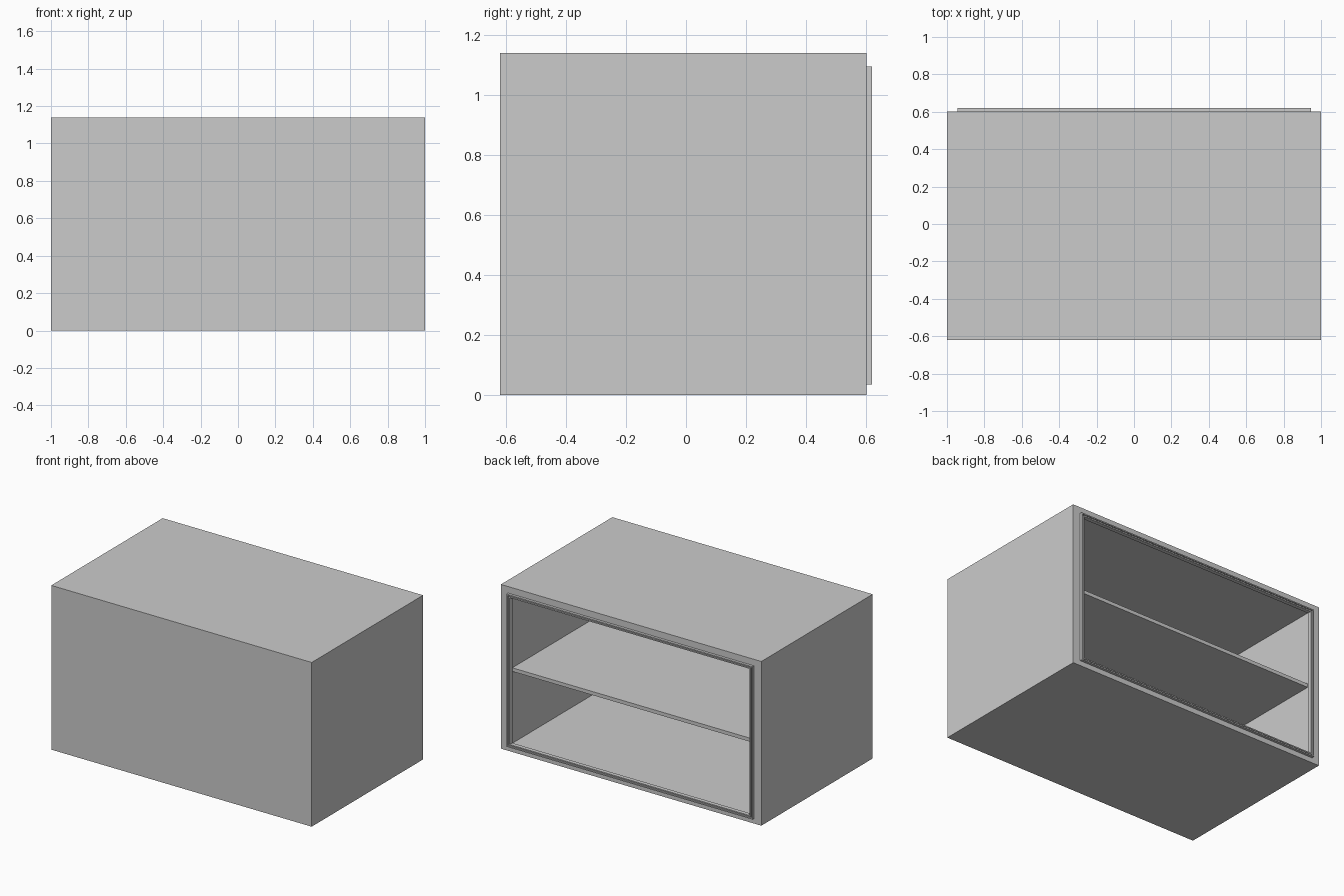
import bpy, bmesh

if "Cube" in bpy.data.objects:
    bpy.data.objects.remove(bpy.data.objects["Cube"])


def mesh_object(name, bm):
    bmesh.ops.remove_doubles(bm, verts=bm.verts, dist=1e-5)
    bmesh.ops.recalc_face_normals(bm, faces=bm.faces)
    me = bpy.data.meshes.new(name)
    bm.to_mesh(me)
    bm.free()
    ob = bpy.data.objects.new(name, me)
    bpy.context.collection.objects.link(ob)
    return ob


def loop(bm, x, z0, z1, y):
    # rectangle in the xz plane, centred on x = 0
    return [bm.verts.new(p) for p in
            ((-x, y, z0), (x, y, z0), (x, y, z1), (-x, y, z1))]


def bridge(bm, a, b):
    for i in range(4):
        j = (i + 1) % 4
        bm.faces.new((a[i], a[j], b[j], b[i]))


def ring(name, x, z0, z1, w, y0, y1):
    # rectangular frame of rail width w
    bm = bmesh.new()
    loops = [loop(bm, x, z0, z1, y0), loop(bm, x, z0, z1, y1),
             loop(bm, x - w, z0 + w, z1 - w, y1),
             loop(bm, x - w, z0 + w, z1 - w, y0)]
    for i in range(4):
        bridge(bm, loops[i], loops[(i + 1) % 4])
    return mesh_object(name, bm)


def box(name, x, y0, y1, z0, z1):
    bm = bmesh.new()
    a, b = loop(bm, x, z0, z1, y0), loop(bm, x, z0, z1, y1)
    bridge(bm, a, b)
    bm.faces.new(a)
    bm.faces.new(b)
    return mesh_object(name, bm)


# Cabinet shell: closed box with a deep recess opening toward +y
bm = bmesh.new()
front = loop(bm, 1.0, 0.0, 1.14, -0.62)
rim = loop(bm, 1.0, 0.0, 1.14, 0.602)
mouth = loop(bm, 0.928, 0.048, 1.082, 0.602)
inner = loop(bm, 0.928, 0.048, 1.082, -0.575)
for a, b in ((front, rim), (rim, mouth), (mouth, inner)):
    bridge(bm, a, b)
bm.faces.new(front)
bm.faces.new(inner)
mesh_object("cabinet_shell", bm)

# Middle shelf
box("shelf", 0.928, -0.575, 0.58, 0.547, 0.572)

# Stepped frame around the opening: outer lip, groove floor, inner lip
ring("frame_outer_lip", 0.945, 0.035, 1.095, 0.008, 0.602, 0.62)
ring("frame_groove", 0.937, 0.043, 1.087, 0.008, 0.59, 0.607)
ring("frame_inner_lip", 0.929, 0.048, 1.082, 0.008, 0.59, 0.618)
